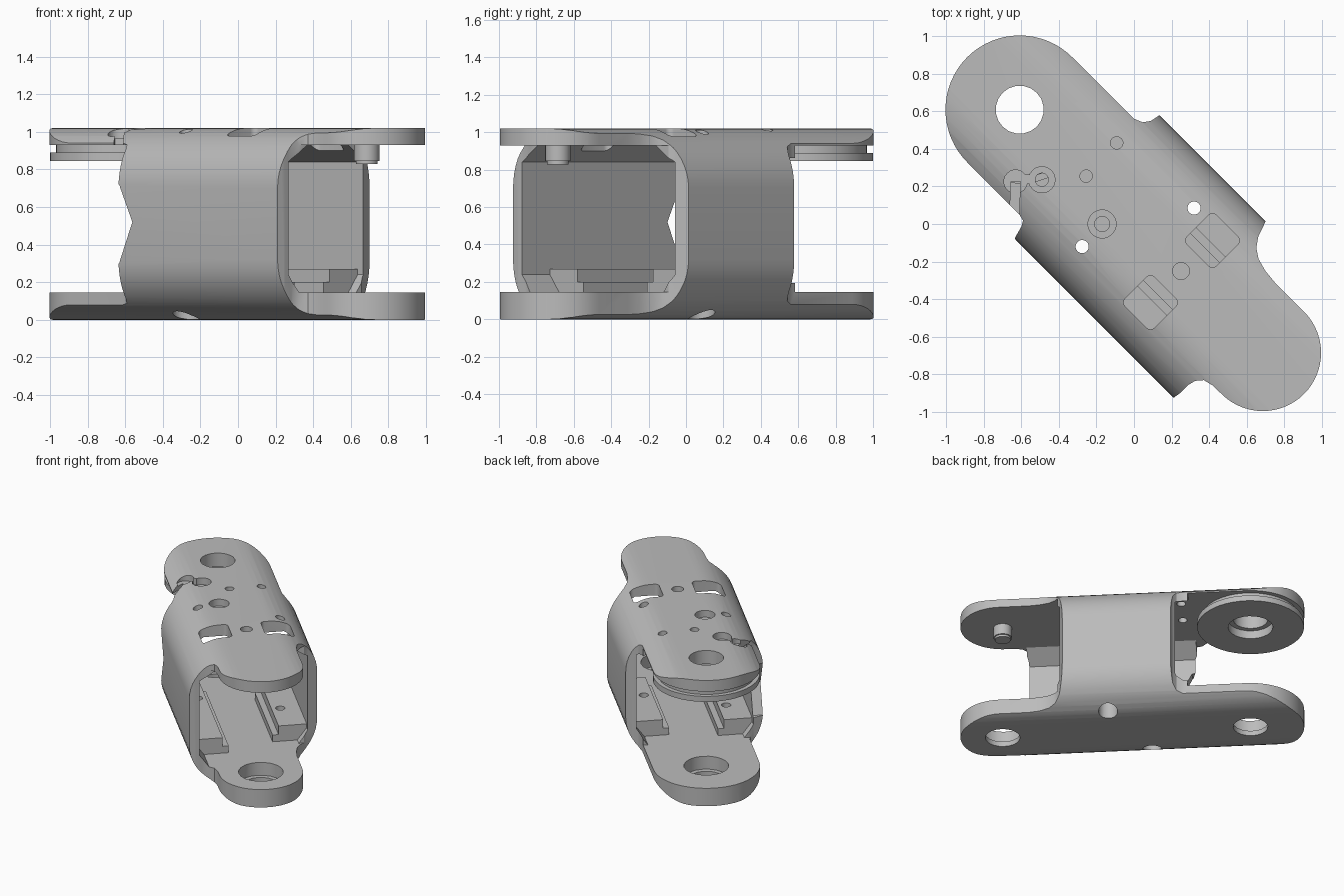
import bpy, bmesh
from math import pi, cos, sin, radians
from mathutils import Matrix, Vector

cube = bpy.data.objects.get("Cube")
if cube:
    bpy.data.objects.remove(cube, do_unlink=True)

grey = bpy.data.materials.new("machined grey")
grey.use_nodes = True
grey.diffuse_color = (0.5, 0.5, 0.5, 1)
grey.node_tree.nodes["Principled BSDF"].inputs["Base Color"].default_value = (0.5, 0.5, 0.5, 1)

TURN = Matrix.Rotation(radians(-45), 4, 'Z')   # the link lies diagonally
TOP, HALF, ROUND = 1.02, 0.505, 0.32
BACK, FRONT = (-0.86, 0), (0.969, 0)           # hinge centres along the link


def arc(c, r, start, end, n):
    return [(c[0] + r * cos(radians(start + (end - start) * i / n)),
             c[1] + r * sin(radians(start + (end - start) * i / n))) for i in range(n + 1)]


def prism(name, pts, lo, hi, axis='z'):
    """Extrude a 2D profile along z, along the link (u) or across it (v)."""
    place = {'z': lambda a, b, t: (a, b, t),
             'u': lambda a, b, t: (t, a, b),
             'v': lambda a, b, t: (a, t, b)}[axis]
    bm = bmesh.new()
    face = bm.faces.new([bm.verts.new(place(a, b, lo)) for a, b in pts])
    out = bmesh.ops.extrude_face_region(bm, geom=[face])
    shift = Vector(place(0, 0, hi - lo))
    bmesh.ops.translate(bm, vec=shift, verts=[g for g in out["geom"] if isinstance(g, bmesh.types.BMVert)])
    bmesh.ops.recalc_face_normals(bm, faces=bm.faces)
    mesh = bpy.data.meshes.new(name)
    bm.to_mesh(mesh)
    bm.free()
    mesh.materials.append(grey)
    ob = bpy.data.objects.new(name, mesh)
    bpy.context.collection.objects.link(ob)
    ob.matrix_world = TURN
    return ob


def cyl(name, c, r, lo, hi, n=24):
    return prism(name, arc(c, r, 0, 360, n)[:-1], lo, hi)


def box(name, u0, u1, v0, v1, lo, hi):
    return prism(name, [(u0, v0), (u1, v0), (u1, v1), (u0, v1)], lo, hi)


def slot(a, b, w, lo, hi):
    a, b = Vector(a), Vector(b)
    d = (b - a).normalized() * w
    s = Vector((-d.y, d.x))
    return prism("cutter", [a - s, b - s, b + s, a + s], lo, hi)


def combine(ob, tool, operation='DIFFERENCE'):
    mod = ob.modifiers.new("shape", 'BOOLEAN')
    mod.operation, mod.object, mod.solver = operation, tool, 'EXACT'
    bpy.ops.object.select_all(action='DESELECT')
    bpy.context.view_layer.objects.active = ob
    ob.select_set(True)
    bpy.ops.object.modifier_apply(modifier=mod.name)
    bpy.data.objects.remove(tool, do_unlink=True)


def smooth(ob, angle=32):
    bpy.ops.object.select_all(action='DESELECT')
    bpy.context.view_layer.objects.active = ob
    ob.select_set(True)
    bpy.ops.object.shade_smooth_by_angle(angle=radians(angle))


# Body: rounded tube section, trimmed to the plan outline
c, lowz, highz = HALF - ROUND, ROUND, TOP - ROUND
section = (arc((c, lowz), ROUND, -90, 0, 12) + arc((c, highz), ROUND, 0, 90, 12)
           + arc((-c, highz), ROUND, 90, 180, 12) + arc((-c, lowz), ROUND, 180, 270, 12))
body = prism("link_body", section, -1.4, 1.4, 'u')
half_bore = [(0.36, 0.145), (0.43, 0.24), (0.43, 0.84), (0.3, 0.93)]
bore = half_bore + [(-a, b) for a, b in reversed(half_bore)]
combine(body, prism("cutter", bore, -1.5, 1.5, 'u'))
outline = (arc(BACK, 0.395, 90, 270, 32)
           + [(-0.47, -0.395), (-0.43, -0.405), (-0.415, -0.43), (-0.39, -0.52)]
           + [(0.8, -0.52), (0.81, -0.46), (0.81, -0.4), (0.82, -0.36), (0.85, -0.325), (0.9, -0.312)]
           + arc(FRONT, 0.31, -90, 90, 28)
           + [(0.75, 0.31), (0.67, 0.318), (0.6, 0.337), (0.55, 0.37), (0.515, 0.42), (0.48, 0.52)]
           + [(-0.31, 0.52), (-0.325, 0.45), (-0.35, 0.415), (-0.396, 0.396)])
combine(body, prism("cutter", outline, -0.2, 1.3), 'INTERSECT')

# Open clearances between the two fork plates
for u0, u1, v0, v1 in [(-1.5, -0.43, -0.6, 0.6), (0.82, 1.5, -0.6, 0.6), (0.53, 1.5, 0, 0.6)]:
    combine(body, box("cutter", u0, u1, v0, v1, 0.145, 0.93))

# V notch in the end of one side wall
combine(body, prism("cutter", [(-0.5, 0.28), (-0.39, 0.3), (-0.29, 0.52), (-0.39, 0.72), (-0.5, 0.74)],
                    -0.6, -0.35, 'v'))

# Rounded windows in the top
for side in (1, -1):
    u, v, h, r = 0.357, 0.233 * side, 0.11, 0.03
    corners = [(1, 1, 0), (-1, 1, 90), (-1, -1, 180), (1, -1, 270)]
    window = [p for a, b, s in corners
              for p in arc((u + a * (h - r), v + b * (h - r)), r, s, s + 90, 4)]
    combine(body, prism("cutter", window, 0.8, 1.2))

# Holes: centre, radius, bottom, top
holes = [
    (BACK, 0.128, -0.1, 1.2), (BACK, 0.165, 0.04, 0.5),
    (FRONT, 0.128, -0.1, 0.5), (FRONT, 0.165, 0.04, 0.5),
    ((-0.12, -0.12), 0.075, 0.965, 1.2), ((-0.12, -0.12), 0.04, 0.8, 1.2),
    ((-0.37, 0.24), 0.033, 0.8, 1.2), ((-0.36, 0), 0.033, 0.8, 1.2),
    ((0.354, 0), 0.045, 0.8, 1.2),
    ((0.166, 0.286), 0.035, 0.8, 1.2), ((-0.11, -0.28), 0.035, 0.8, 1.2),
    ((0.166, 0.286), 0.07, -0.1, 0.2), ((-0.11, -0.28), 0.07, -0.1, 0.2),
    ((-0.513, -0.18), 0.07, 0.965, 1.2), ((-0.513, -0.18), 0.035, 0.8, 1.2),
    ((-0.605, -0.286), 0.062, 0.965, 1.2),
]
for centre, r, lo, hi in holes:
    combine(body, cyl("cutter", centre, r, lo, hi, 20))

# Cable grooves joining the two offset holes and leaving by the edge
combine(body, slot((-0.513, -0.18), (-0.615, -0.276), 0.022, 0.968, 1.2))
combine(body, slot((-0.605, -0.286), (-0.47, -0.43), 0.025, 0.88, 1.2))
smooth(body)

# Stepped pulley under the top plate
pulley = cyl("pulley_disc", BACK, 0.393, 0.845, 0.89, 48)
combine(pulley, cyl("cutter", BACK, 0.36, 0.87, 0.935, 48), 'UNION')
combine(pulley, cyl("cutter", BACK, 0.128, 0.8, 1, 20))
combine(pulley, cyl("cutter", BACK, 0.165, 0.8, 0.91, 24))
smooth(pulley)

# Hinge peg under the other end
peg = cyl("hinge_peg", FRONT, 0.068, 0.845, 0.935, 24)
combine(peg, cyl("cutter", FRONT, 0.058, 0.828, 0.86, 24), 'UNION')
smooth(peg)

# Stepped rails along the floor inside each wall
for name, side, u0, u1, drill in [("left_rail", 1, -0.28, 0.47, (0.166, 0.286)),
                                  ("right_rail", -1, -0.36, 0.6, (-0.11, -0.28))]:
    steps = [(0.175, 0.14), (0.175, 0.2), (0.22, 0.2), (0.22, 0.27), (0.435, 0.27), (0.435, 0.23), (0.37, 0.14)]
    rail = prism(name, [(a * side, b) for a, b in steps], u0, u1, 'u')
    combine(rail, cyl("cutter", drill, 0.035, 0, 0.5, 20))
    smooth(rail)
